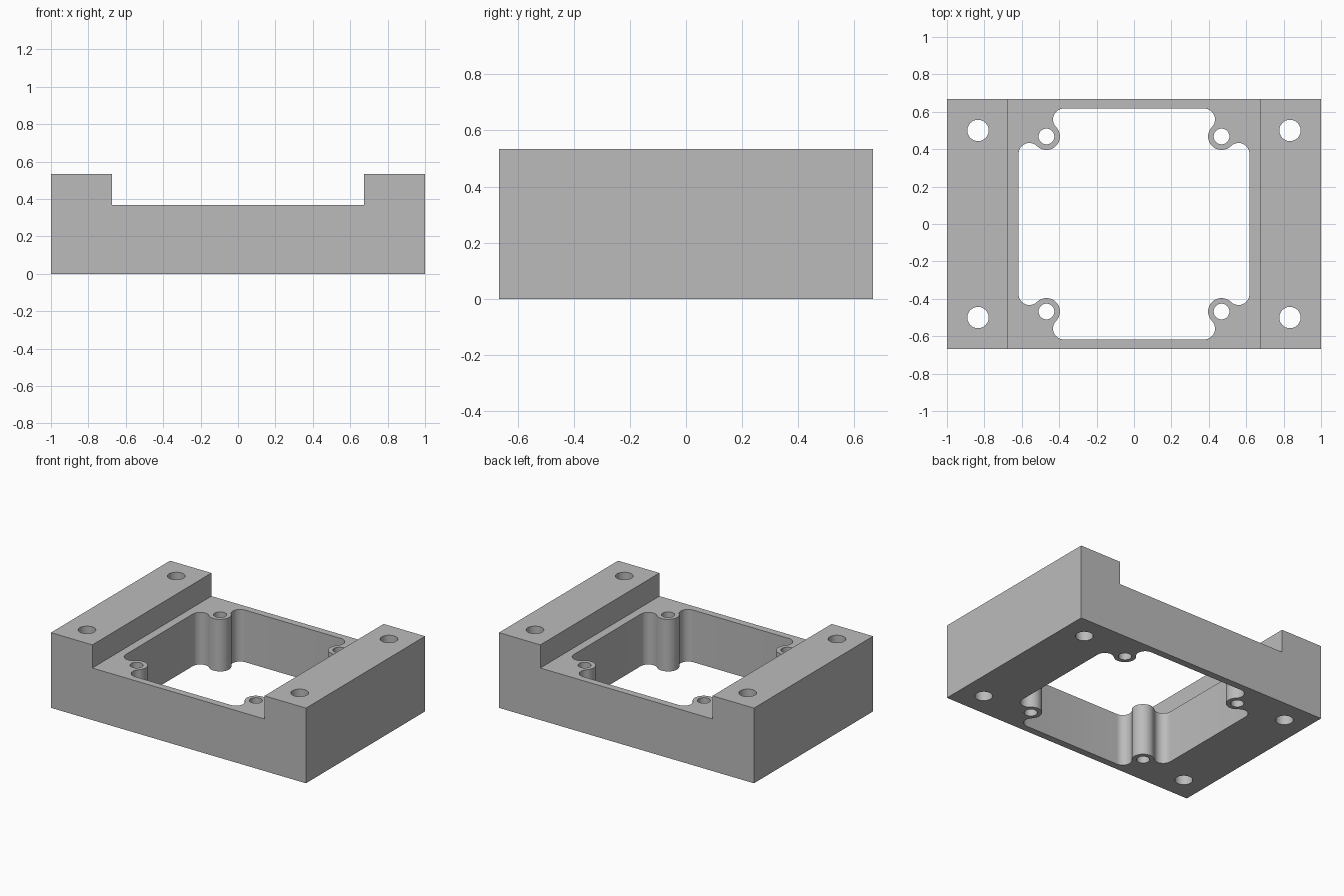
import bpy, bmesh
from math import sin, cos, pi, atan2, sqrt

cube = bpy.data.objects.get("Cube")
if cube:
    bpy.data.objects.remove(cube, do_unlink=True)

HALF_X, HALF_Y = 1.0, 0.667
RAIL_X, RAIL_Z, FLOOR_Z = 0.675, 0.533, 0.369
WALL, BOSS, BOSS_R, FILLET = 0.617, 0.468, 0.072, 0.058

grey = bpy.data.materials.new("plain_grey")
grey.use_nodes = True
grey.diffuse_color = (0.5, 0.5, 0.5, 1)
grey.node_tree.nodes["Principled BSDF"].inputs["Base Color"].default_value = (0.5, 0.5, 0.5, 1)


def prism(name, points, offset):
    """Extrude a closed loop of 3D points along an offset."""
    bm = bmesh.new()
    face = bm.faces.new([bm.verts.new(p) for p in points])
    ext = bmesh.ops.extrude_face_region(bm, geom=[face])
    verts = [g for g in ext["geom"] if isinstance(g, bmesh.types.BMVert)]
    bmesh.ops.translate(bm, verts=verts, vec=offset)
    bmesh.ops.recalc_face_normals(bm, faces=bm.faces)
    mesh = bpy.data.meshes.new(name)
    bm.to_mesh(mesh)
    bm.free()
    mesh.materials.append(grey)
    obj = bpy.data.objects.new(name, mesh)
    bpy.context.collection.objects.link(obj)
    return obj


def arc(cx, cy, r, start, end, steps):
    angles = [start + (end - start) * i / steps for i in range(steps + 1)]
    return [(cx + r * cos(a), cy + r * sin(a)) for a in angles]


def cut(body, points):
    """Cut a vertical through opening with the given outline."""
    cutter = prism("cutter", [(x, y, -0.1) for x, y in points], (0, 0, 1))
    cutter.hide_render = True
    mod = body.modifiers.new("opening", "BOOLEAN")
    mod.operation, mod.solver, mod.object = "DIFFERENCE", "EXACT", cutter
    bpy.context.view_layer.objects.active = body
    bpy.ops.object.modifier_apply(modifier=mod.name)
    bpy.data.objects.remove(cutter, do_unlink=True)


# Block with two raised side rails
half = [(HALF_X, 0), (HALF_X, RAIL_Z), (RAIL_X, RAIL_Z), (RAIL_X, FLOOR_Z)]
profile = half + [(-x, z) for x, z in reversed(half)]
body = prism("mounting_frame", [(x, -HALF_Y, z) for x, z in profile], (0, 2 * HALF_Y, 0))

# Central opening: rounded pocket flowing into a screw boss at each corner
ax = WALL - FILLET
ay = BOSS - sqrt((BOSS_R + FILLET) ** 2 - (ax - BOSS) ** 2)
turn = atan2(BOSS - ay, BOSS - ax)
eighth = arc(ax, ay, FILLET, 0, turn, 14)
eighth += arc(BOSS, BOSS, BOSS_R, turn + pi, 1.25 * pi, 12)[1:]
corner = eighth + [(y, x) for x, y in reversed(eighth[:-1])]
outline = []
for _ in range(4):
    outline += corner
    corner = [(-y, x) for x, y in corner]
cut(body, outline)

# Screw holes in the bosses and mounting holes through the rails
for sx in (-1, 1):
    for sy in (-1, 1):
        for x, y, r in ((BOSS, BOSS, 0.042), (0.834, 0.5, 0.057)):
            cut(body, arc(sx * x, sy * y, r, 0, 2 * pi, 40)[:-1])

bpy.ops.object.select_all(action="DESELECT")
body.select_set(True)
bpy.context.view_layer.objects.active = body
bpy.ops.object.shade_smooth_by_angle(angle=pi / 6)
